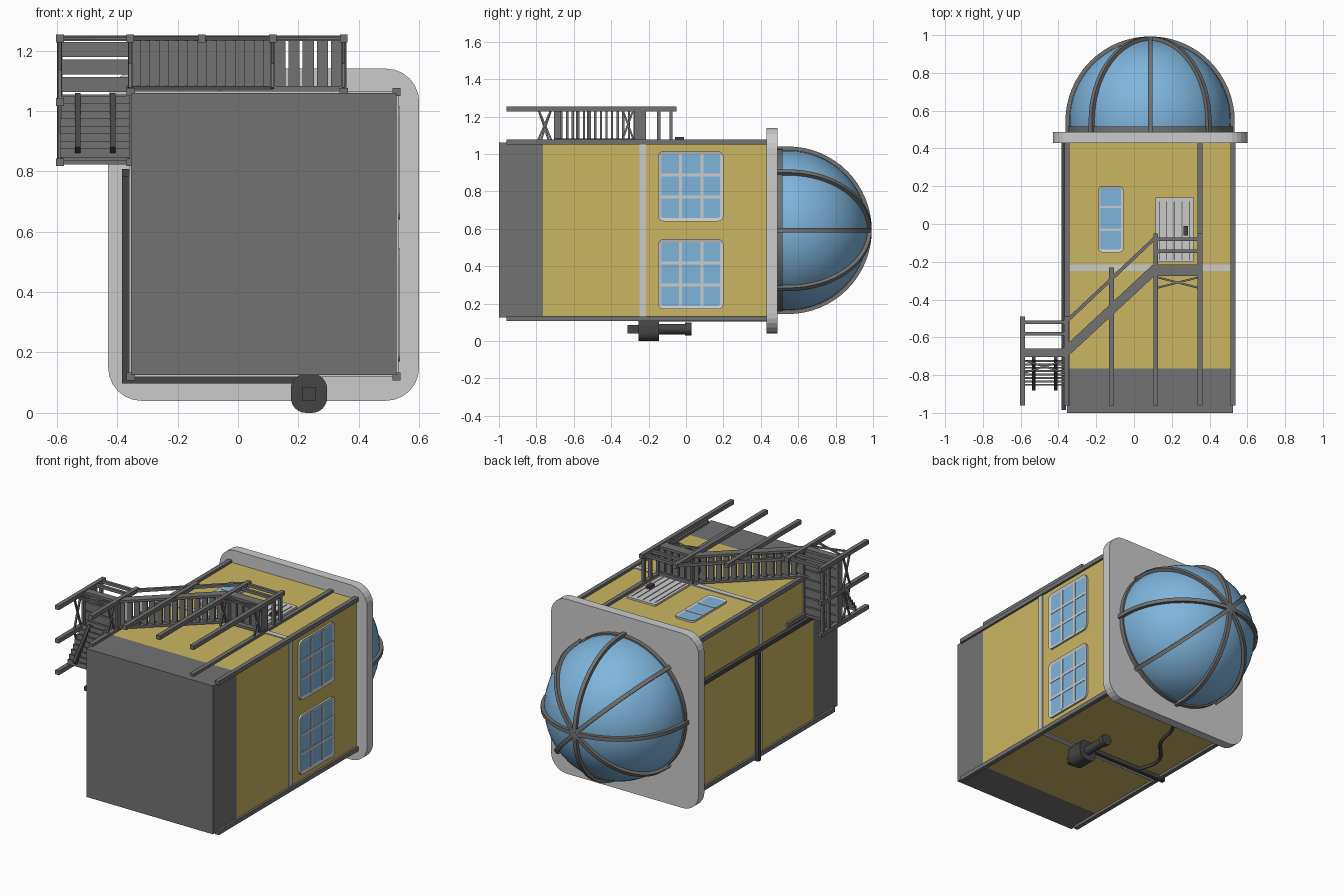
import bpy, bmesh, math
from mathutils import Vector, Matrix

old = bpy.data.objects.get("Cube")
if old:
    bpy.data.objects.remove(old, do_unlink=True)


def material(name, rgb):
    m = bpy.data.materials.new(name)
    m.use_nodes = True
    m.diffuse_color = (*rgb, 1)
    m.node_tree.nodes["Principled BSDF"].inputs["Base Color"].default_value = (*rgb, 1)
    return m


YELLOW = material("yellow wall", (0.60, 0.47, 0.12))
GREY = material("grey metal", (0.17, 0.17, 0.17))
DARK = material("dark pipe", (0.06, 0.06, 0.06))
LIGHT = material("light trim", (0.6, 0.6, 0.6))
BLUE = material("blue glass", (0.21, 0.46, 0.72))


def finish(name, bm, *mats, smooth=False):
    bmesh.ops.recalc_face_normals(bm, faces=bm.faces)
    me = bpy.data.meshes.new(name)
    bm.to_mesh(me)
    bm.free()
    ob = bpy.data.objects.new(name, me)
    bpy.context.collection.objects.link(ob)
    for m in mats:
        me.materials.append(m)
    if smooth:
        bpy.ops.object.select_all(action='DESELECT')
        ob.select_set(True)
        bpy.context.view_layer.objects.active = ob
        bpy.ops.object.shade_smooth_by_angle()
    return ob


def add_box(bm, lo, hi):
    lo, hi = Vector(lo), Vector(hi)
    mat = Matrix.Translation((lo + hi) / 2) @ Matrix.Diagonal((*(hi - lo), 1))
    bmesh.ops.create_cube(bm, size=1, matrix=mat)


def add_beam(bm, a, b, w, d=None):
    a, b = Vector(a), Vector(b)
    v = b - a
    rot = v.to_track_quat('Z', 'Y').to_matrix().to_4x4()
    mat = Matrix.Translation((a + b) / 2) @ rot @ Matrix.Diagonal((w, d or w, v.length, 1))
    bmesh.ops.create_cube(bm, size=1, matrix=mat)


def boxes(name, mat, items):
    bm = bmesh.new()
    for lo, hi in items:
        add_box(bm, lo, hi)
    return finish(name, bm, mat)


def beams(name, mat, items, w, d=None):
    bm = bmesh.new()
    for a, b in items:
        add_beam(bm, a, b, w, d)
    return finish(name, bm, mat)


def rounded(name, axis, u, v, d, r, mat, border=0):
    """Rounded slab across an axis; a border makes a frame around recessed glass."""
    place = {'x': lambda p, q, h: (h, p, q), 'y': lambda p, q, h: (p, h, q),
             'z': lambda p, q, h: (p, q, h)}[axis]
    bm = bmesh.new()
    ring = []
    corners = [(u[1] - r, v[1] - r), (u[0] + r, v[1] - r), (u[0] + r, v[0] + r), (u[1] - r, v[0] + r)]
    for k, (cu, cv) in enumerate(corners):
        for i in range(7):
            t = math.radians(90 * k + 15 * i)
            ring.append(bm.verts.new(place(cu + r * math.cos(t), cv + r * math.sin(t), d[0])))
    base = bm.faces.new(ring)
    top = bmesh.ops.extrude_face_region(bm, geom=[base])["geom"]
    shift = Vector(place(0, 0, d[1] - d[0]))
    bmesh.ops.translate(bm, vec=shift, verts=[g for g in top if isinstance(g, bmesh.types.BMVert)])
    if border:
        bmesh.ops.recalc_face_normals(bm, faces=bm.faces)
        face = [g for g in top if isinstance(g, bmesh.types.BMFace)][0]
        bmesh.ops.inset_individual(bm, faces=[face], thickness=border)
        bmesh.ops.translate(bm, vec=shift * -0.4, verts=face.verts)
        face.material_index = 1
    return finish(name, bm, mat, BLUE)


# Tower body, split into plinth and wall
X0, X1, Z0, Z1 = -0.355, 0.525, 0.125, 1.06
bm = bmesh.new()
add_box(bm, (X0, -1, Z0), (X1, 0.435, Z1))
bmesh.ops.bisect_plane(bm, geom=bm.verts[:] + bm.edges[:] + bm.faces[:],
                       plane_co=(0, -0.765, 0), plane_no=(0, 1, 0))
for f in bm.faces:
    f.material_index = 1 if f.calc_center_median().y < -0.765 else 0
finish("tower_body", bm, YELLOW, GREY)
boxes("wall_band", LIGHT, [((X0 - .006, -0.248, Z0 - .006), (X1 + .006, -0.215, Z1 + .006))])
beams("corner_posts", GREY, [((x, -0.96, z), (x, 0.435, z)) for x, z in
      [(X0, Z0 - .004), (X1, Z0 - .004), (X0, Z1 + .003), (X1, Z1 + .003), (0.35, Z1 + .003)]], 0.027)
rounded("roof_slab", 'y', (-0.43, 0.60), (0.04, 1.14), (0.43, 0.488), 0.11, LIGHT)

# Dome with eight ribs
CX, CZ, CY = 0.085, 0.592, 0.545
bm = bmesh.new()
bmesh.ops.create_uvsphere(bm, u_segments=48, v_segments=32, radius=0.428,
                          matrix=Matrix.Translation((CX, CY, CZ)) @ Matrix.Rotation(-math.pi / 2, 4, 'X'))
bmesh.ops.bisect_plane(bm, geom=bm.verts[:] + bm.edges[:] + bm.faces[:], plane_co=(0, 0.485, 0),
                       plane_no=(0, -1, 0), clear_outer=True)
finish("dome", bm, BLUE, smooth=True)

bm = bmesh.new()
steps = 32
for k in range(4):
    a = math.pi / 4 * k
    out, side = Vector((math.cos(a), 0, math.sin(a))), Vector((-math.sin(a), 0, math.cos(a)))
    path = [(1, -0.06)] + [(math.cos(math.pi * i / steps), math.sin(math.pi * i / steps))
                           for i in range(steps + 1)] + [(-1, -0.06)]
    last = None
    for c, s in path:
        row = []
        for rad, w in ((0.424, -1), (0.448, -1), (0.448, 1), (0.424, 1)):
            y = rad * s if s >= 0 else s
            row.append(bm.verts.new(Vector((CX, CY + y, CZ)) + out * rad * c + side * w * 0.012))
        if last:
            for i in range(4):
                bm.faces.new((last[i], last[i - 1], row[i - 1], row[i]))
        last = row
finish("dome_ribs", bm, GREY, smooth=True)

bm = bmesh.new()
bmesh.ops.create_cone(bm, segments=48, cap_ends=True, radius1=0.436, radius2=0.436, depth=0.03,
                      matrix=Matrix.Translation((CX, 0.5, CZ)) @ Matrix.Rotation(math.pi / 2, 4, 'X'))
finish("dome_ring", bm, GREY, smooth=True)

# Windows
for name, z in (("upper", 0.64), ("lower", 0.17)):
    rounded(name + "_window", 'x', (-0.15, 0.2), (z, z + 0.375), (X1, X1 + .012), 0.03, LIGHT, 0.018)
    boxes(name + "_window_bars", LIGHT,
          [((X1, y - .008, z + .015), (X1 + .01, y + .008, z + .36)) for y in (-0.03, 0.085)] +
          [((X1, -0.135, z + h - .008), (X1 + .01, 0.185, z + h + .008)) for h in (0.13, 0.247)])
rounded("stair_window", 'z', (-0.19, -0.055), (-0.15, 0.2), (Z1, Z1 + .012), 0.025, LIGHT, 0.014)
boxes("stair_window_bars", LIGHT,
      [((-0.18, y - .006, Z1), (-0.065, y + .006, Z1 + .01)) for y in (-0.03, 0.09)])

# Door
boxes("door", LIGHT, [((0.115, -0.2, Z1), (0.315, 0.14, Z1 + .012))])
boxes("door_grooves", GREY, [((x - .003, -0.19, Z1), (x + .003, 0.12, Z1 + .014))
                             for x in (0.135, 0.172, 0.213, 0.255, 0.293)])
boxes("door_handle", DARK, [((0.262, -0.06, Z1), (0.287, -0.01, Z1 + .03))])

# Outside staircase posts
ZO, ZI = 1.24, 1.075
LX, LM, LZ = -0.59, -0.357, 0.83
beams("stair_posts", GREY, [((x, -0.96, z), (x, top, z)) for x, z, top in
      [(LX, ZO, -.49), (LM, ZO, -.49), (LX, 1.03, -.49), (LX, LZ, -.49), (LM, LZ, -.49),
       (-0.12, ZO, -.23), (0.115, ZO, -.05), (0.35, ZO, -.05)]], 0.026)

# Main flight
n = 15
treads = []
for i in range(n):
    x, y = LM + 0.472 * (i + .5) / n, -0.68 + 0.45 * (i + .5) / n
    treads.append(((x - .018, y - .006, ZI), (x + .018, y + .006, ZO)))
boxes("main_treads", GREY, treads)
beams("main_stringers", GREY, [((-0.37, -0.685, z), (0.115, -0.235, z)) for z in (ZI, ZO)], 0.05, 0.014)
beams("main_handrail", GREY, [((LM, -0.515, ZO), (0.115, -0.07, ZO))], 0.018)

# Landings: slatted floors with edge boards
boxes("upper_landing", GREY,
      [((0.12 + i * .047, -0.245, ZI), (0.157 + i * .047, -0.225, ZO)) for i in range(5)] +
      [((0.105, -0.275, z - .008), (0.36, -0.215, z + .008)) for z in (ZI, ZO)] +
      [((x - .008, -0.275, ZI), (x + .008, -0.215, ZO)) for x in (0.115, 0.35)])
boxes("lower_landing", GREY,
      [((LX, -0.685, LZ + i * .058), (LM, -0.665, LZ + .05 + i * .058)) for i in range(7)] +
      [((LX - .01, -0.705, z - .008), (LM, -0.66, z + .008)) for z in (LZ, ZO)] +
      [((x - .008, -0.705, LZ), (x + .008, -0.66, ZO)) for x in (LX, LM)])

# Guard rails
rails = []
for y in (-0.52, -0.58):
    rails += [((LX, y, ZO), (LM, y, ZO)), ((LX, y, LZ), (LX, y, ZO))]
for y in (-0.08, -0.145):
    rails += [((0.115, y, ZO), (0.35, y, ZO)), ((0.35, y, ZI), (0.35, y, ZO))]
beams("guard_rails", GREY, rails, 0.018)

# Cross braces under the landings
braces = []


def cross(p, q, top, low):
    for a, b in ((top, low), (low, top)):
        braces.append(((p[0], a, p[1]), (q[0], b, q[1])))


cross((LX, ZO), (LM, ZO), -.72, -.79)
cross((LX, ZO), (LX, 1.03), -.72, -.79)
cross((LX, 1.03), (LX, LZ), -.72, -.79)
cross((LM, ZO), (LM, ZI), -.72, -.79)
cross((0.115, ZO), (0.35, ZO), -.28, -.34)
for x in (0.115, 0.35):
    cross((x, ZI), (x, ZO), -.28, -.34)
beams("cross_braces", GREY, braces, 0.01)

# Lower flight
boxes("lower_treads", GREY, [((LX, -0.73 - i * .018, 1.02 - i * .025), (LM, -0.72 - i * .018, 1.05 - i * .025))
                             for i in range(8)])
beams("lower_stringers", DARK, [((x, -0.71, 1.05), (x, -0.87, 0.87)) for x in (-0.53, -0.415)], 0.018, 0.03)

# Pipes along the wall and underside
P = -0.185
beams("wall_pipes", DARK, [((-0.372, -0.985, 0.795), (-0.372, 0.43, 0.795)),
                           ((-0.372, P, 0.097), (-0.372, P, 0.8)),
                           ((-0.384, P, 0.109), (0.2, P, 0.109))], 0.025)
cu = bpy.data.curves.new("hose", 'CURVE')
cu.dimensions = '3D'
cu.bevel_depth = 0.01
sp = cu.splines.new('BEZIER')
hose_points = [(-0.19, P), (-0.22, -0.05), (-0.08, 0.16), (-0.05, 0.28), (0.04, 0.435)]
sp.bezier_points.add(len(hose_points) - 1)
for bp, (x, y) in zip(sp.bezier_points, hose_points):
    bp.co = (x, y, 0.113)
    bp.handle_left_type = bp.handle_right_type = 'AUTO'
cu.materials.append(DARK)
bpy.context.collection.objects.link(bpy.data.objects.new("hose", cu))

# Lamp unit on the underside
rounded("lamp_housing", 'y', (0.175, 0.295), (0, 0.13), (-0.255, -0.145), 0.05, DARK)
boxes("lamp_plug", DARK, [((0.213, -0.312, 0.04), (0.257, -0.25, 0.085))])
bm = bmesh.new()
for r, y0, y1 in ((0.028, -0.15, 0.0), (0.035, -0.005, 0.03)):
    bmesh.ops.create_cone(bm, segments=20, cap_ends=True, radius1=r, radius2=r, depth=y1 - y0,
                          matrix=Matrix.Translation((0.235, (y0 + y1) / 2, 0.064)) @
                          Matrix.Rotation(math.pi / 2, 4, 'X'))
finish("lamp_barrel", bm, DARK, smooth=True)
